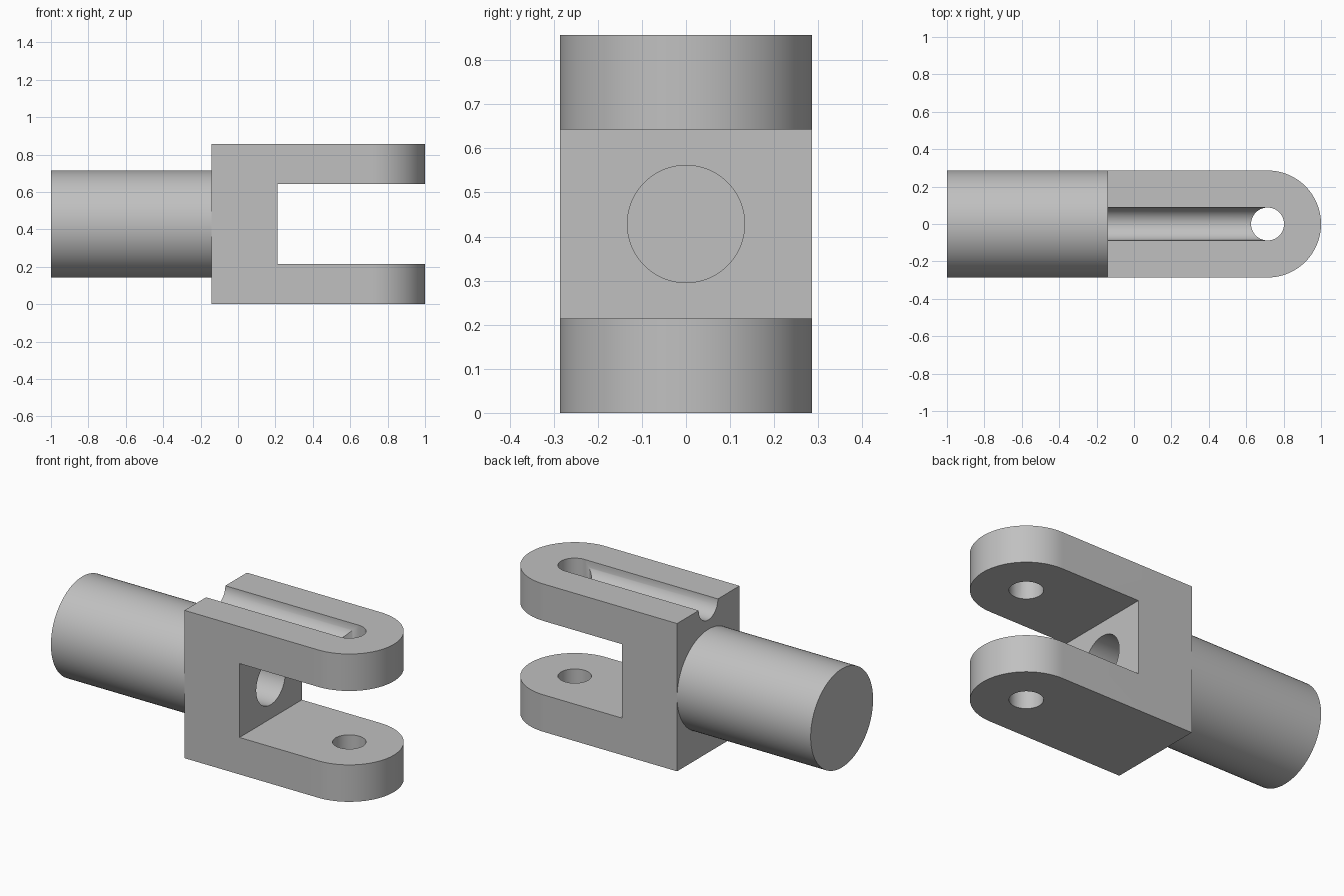
import bpy, bmesh, math
from mathutils import Matrix

cube = bpy.data.objects.get("Cube")
if cube:
    bpy.data.objects.remove(cube, do_unlink=True)

HALF_W, HEIGHT = 0.286, 0.857      # half width and height of the fork
MID = HEIGHT / 2                   # height of the shank axis
BACK, SLOT, PIN = -0.143, 0.21, 0.714
BORE_R, PIN_R = 0.133, 0.088

steel = bpy.data.materials.new("plain grey metal")
steel.use_nodes = True
grey = (0.53, 0.53, 0.53, 1)
steel.diffuse_color = grey
steel.node_tree.nodes["Principled BSDF"].inputs["Base Color"].default_value = grey


def make_object(name, bm):
    bmesh.ops.recalc_face_normals(bm, faces=bm.faces)
    mesh = bpy.data.meshes.new(name)
    bm.to_mesh(mesh)
    bm.free()
    mesh.materials.append(steel)
    obj = bpy.data.objects.new(name, mesh)
    bpy.context.collection.objects.link(obj)
    return obj


def cylinder(name, radius, start, end, axis, across, sides=96):
    """Cylinder along x at height `across`, or along z at x = `across`."""
    bm = bmesh.new()
    bmesh.ops.create_cone(bm, cap_ends=True, segments=sides, radius1=radius,
                          radius2=radius, depth=end - start)
    centre = (start + end) / 2
    if axis == "x":
        matrix = Matrix.Translation((centre, 0, across)) @ Matrix.Rotation(math.pi / 2, 4, "Y")
    else:
        matrix = Matrix.Translation((across, 0, centre))
    bm.transform(matrix)
    return make_object(name, bm)


def prism(name, outline, axis, start, depth):
    """Extrude a flat outline of points along an axis vector."""
    bm = bmesh.new()
    face = bm.faces.new([bm.verts.new(p) for p in outline])
    new = bmesh.ops.extrude_face_region(bm, geom=[face])["geom"]
    bmesh.ops.translate(bm, vec=[a * depth for a in axis],
                        verts=[v for v in new if isinstance(v, bmesh.types.BMVert)])
    return make_object(name, bm)


def cut(target, cutter):
    cutter.hide_render = True
    mod = target.modifiers.new("cut", "BOOLEAN")
    mod.operation, mod.solver, mod.object = "DIFFERENCE", "EXACT", cutter
    bpy.context.view_layer.objects.active = target
    bpy.ops.object.modifier_apply(modifier=mod.name)
    bpy.data.objects.remove(cutter, do_unlink=True)


# Fork body: square at the back, rounded at the pin end
STEPS = 48
arc = [math.pi * (i / STEPS - 0.5) for i in range(STEPS + 1)]
outline = [(BACK, HALF_W, 0), (BACK, -HALF_W, 0)]
outline += [(PIN + HALF_W * math.cos(a), HALF_W * math.sin(a), 0) for a in arc]
fork = prism("fork", outline, (0, 0, 1), 0, HEIGHT)

# Opening between the two arms
low, high = HEIGHT / 4, HEIGHT * 3 / 4
gap = [(SLOT, -1, low), (2, -1, low), (2, -1, high), (SLOT, -1, high)]
cut(fork, prism("arm_gap", gap, (0, 1, 0), -1, 2))

# Pin holes, axial bore and the round grooves on the outer arm faces
cut(fork, cylinder("pin_hole", PIN_R, -0.5, 1.5, "z", PIN))
cut(fork, cylinder("fork_bore", BORE_R, -0.5, 0.5, "x", MID))
for level in (0, HEIGHT):
    cut(fork, cylinder("groove", PIN_R, -0.5, PIN - 0.01, "x", level))

# Hollow round shank
shank = cylinder("shank", HALF_W, -1, BACK, "x", MID)
cut(shank, cylinder("shank_bore", BORE_R, -1.5, 0.5, "x", MID))

# Smooth curved walls, sharp edges
bpy.ops.object.select_all(action="DESELECT")
for part in (fork, shank):
    part.select_set(True)
bpy.context.view_layer.objects.active = fork
bpy.ops.object.shade_smooth_by_angle(angle=math.radians(30))
